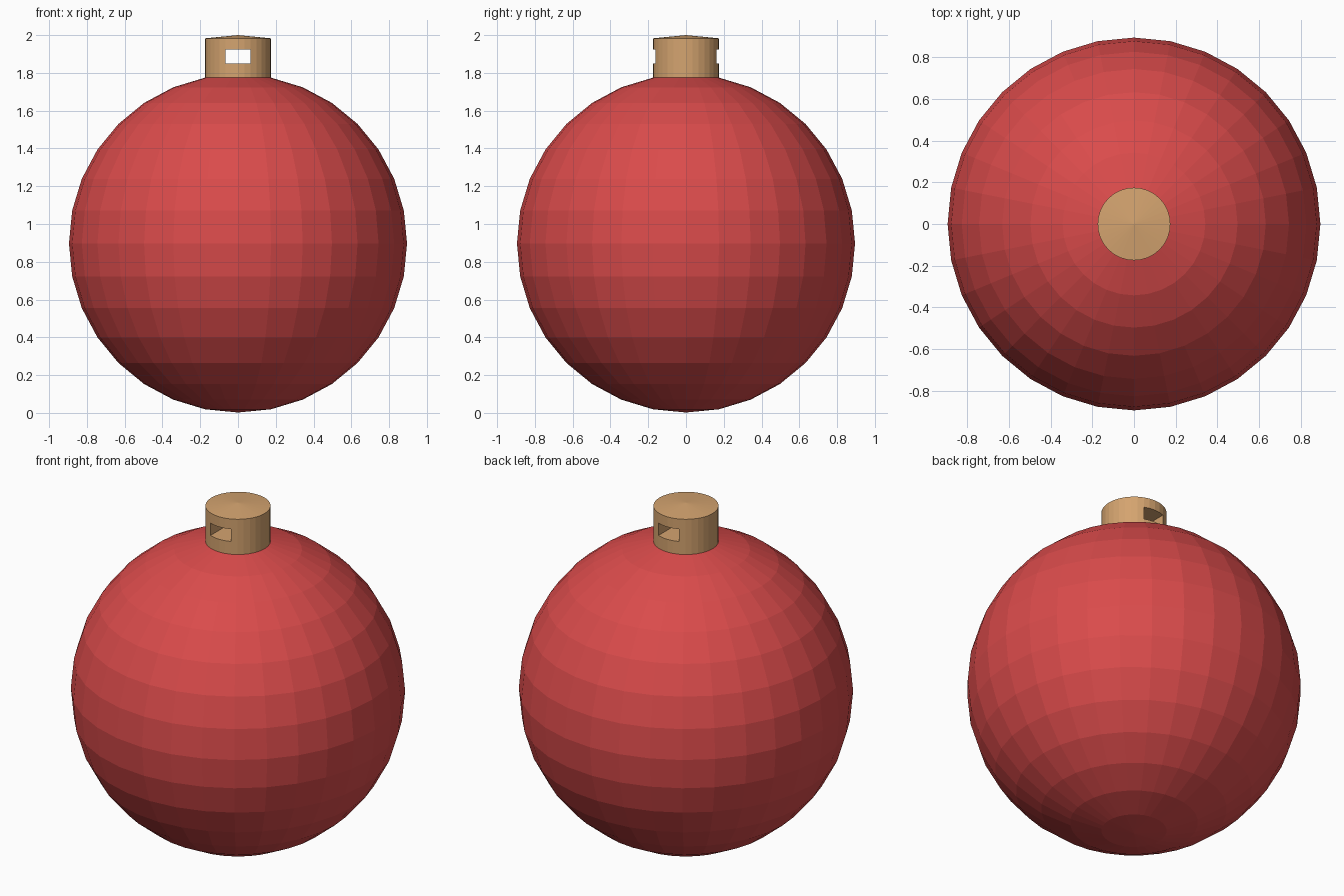
import bpy, bmesh, math
from mathutils import Vector

if "Cube" in bpy.data.objects:
    bpy.data.objects.remove(bpy.data.objects["Cube"])

SEG = 32
R, CZ = 0.895, 0.897            # ball radius and centre height
STEP = math.pi / 16             # angle between ball rings
NECK_R = R * math.sin(STEP)
NECK_Z = CZ + R * math.cos(STEP)


def material(name, rgb):
    m = bpy.data.materials.new(name)
    m.diffuse_color = (*rgb, 1.0)
    m.use_nodes = True
    m.node_tree.nodes["Principled BSDF"].inputs["Base Color"].default_value = m.diffuse_color
    return m


def lathe(bm, profile):
    """Rings of vertices around z, joined by quads."""
    rings = [[bm.verts.new((r * math.cos(2 * math.pi * i / SEG),
                            r * math.sin(2 * math.pi * i / SEG), z))
              for i in range(SEG)] for r, z in profile]
    for a, b in zip(rings, rings[1:]):
        for i in range(SEG):
            j = (i + 1) % SEG
            bm.faces.new((a[i], a[j], b[j], b[i]))
    return rings


def fan(bm, ring, z):
    """Close a ring with a shallow cone."""
    tip = bm.verts.new((0, 0, z))
    for i in range(SEG):
        bm.faces.new((ring[i], ring[(i + 1) % SEG], tip))


def finish(bm, name, mat):
    bmesh.ops.recalc_face_normals(bm, faces=bm.faces[:])
    me = bpy.data.meshes.new(name)
    bm.to_mesh(me)
    bm.free()
    me.materials.append(mat)
    ob = bpy.data.objects.new(name, me)
    bpy.context.collection.objects.link(ob)
    return ob


red = material("ball red", (0.70, 0.07, 0.07))
tan = material("cap tan", (0.66, 0.37, 0.16))

# Ball, open under the cap
bm = bmesh.new()
rings = lathe(bm, [(R * math.sin(k * STEP), CZ + R * math.cos(k * STEP))
                   for k in range(1, 16)])
fan(bm, rings[-1], CZ - R)
finish(bm, "ball", red)

# Cap with a square tunnel from front to back
bm = bmesh.new()
LOW, HIGH = 1.85, 1.923
rings = lathe(bm, [(NECK_R, NECK_Z), (NECK_R, LOW), (NECK_R, HIGH), (NECK_R, 1.983)])
fan(bm, rings[-1], 2.0)

# Remove four wall faces on each side for the openings
half = NECK_R * math.sin(math.pi / 8)
openings = [f for f in bm.faces
            if LOW < f.calc_center_median().z < HIGH
            and abs(f.calc_center_median().x) < half]
bmesh.ops.delete(bm, geom=openings, context='FACES')

# Tunnel walls, joining front opening to back opening
mid = SEG // 4
front = [3 * mid + k for k in range(-2, 3)]
back = [mid - k for k in range(-2, 3)]
for ring in rings[1:3]:         # floor and ceiling
    for k in range(4):
        bm.faces.new((ring[front[k]], ring[front[k + 1]],
                      ring[back[k + 1]], ring[back[k]]))
for k in (0, 4):                # side walls
    bm.faces.new((rings[1][front[k]], rings[1][back[k]],
                  rings[2][back[k]], rings[2][front[k]]))
finish(bm, "hanger_cap", tan)
